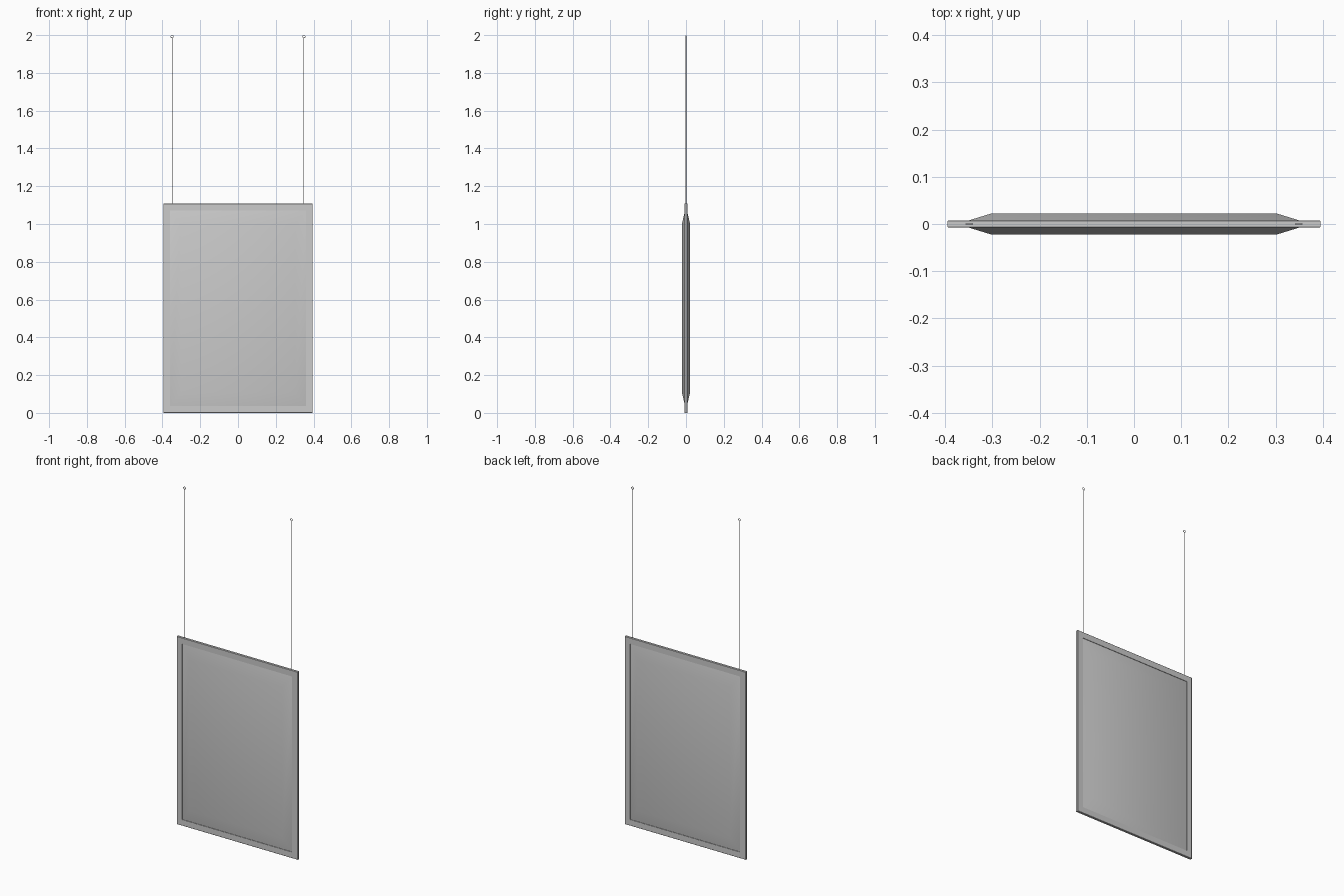
import bpy, bmesh
from math import pi

if "Cube" in bpy.data.objects:
    bpy.data.objects.remove(bpy.data.objects["Cube"])


def make_rings(name, rings, close_loop=False, cap=False, angle=None):
    """Skin nested upright rectangles given as (half_width, half_height, y)."""
    mid = 0.554
    bm = bmesh.new()
    loops = [[bm.verts.new((sx * w, y, mid + sz * h))
              for sx, sz in ((-1, -1), (1, -1), (1, 1), (-1, 1))]
             for w, h, y in rings]
    pairs = list(zip(loops, loops[1:]))
    if close_loop:
        pairs.append((loops[-1], loops[0]))
    for a, b in pairs:
        for i in range(4):
            j = (i + 1) % 4
            bm.faces.new((a[i], a[j], b[j], b[i]))
    if cap:
        bm.faces.new(loops[0])
        bm.faces.new(loops[-1])
    bmesh.ops.recalc_face_normals(bm, faces=bm.faces)
    mesh = bpy.data.meshes.new(name)
    bm.to_mesh(mesh)
    bm.free()
    ob = bpy.data.objects.new(name, mesh)
    bpy.context.collection.objects.link(ob)
    if angle:
        bpy.context.view_layer.objects.active = ob
        ob.select_set(True)
        bpy.ops.object.shade_smooth_by_angle(angle=angle)
        ob.select_set(False)
    return ob


# Slim mitred frame with small outer chamfers
W, H, T, C, B = 0.395, 0.554, 0.0075, 0.0015, 0.036
make_rings("frame", [
    (W - B, H - B, -T), (W - C, H - C, -T), (W, H, -T + C),
    (W, H, T - C), (W - C, H - C, T), (W - B, H - B, T)], close_loop=True)

# Softly shaded panel swelling out on both faces
make_rings("padded_panel", [
    (0.303, 0.445, -0.022), (0.360, 0.519, -0.0045),
    (0.360, 0.519, 0.0045), (0.303, 0.445, 0.022)], cap=True, angle=pi / 6)

# Hanging wires with a small ring at each top end
for side, x in (("left", -0.349), ("right", 0.349)):
    low, high = 1.10, 1.984
    bpy.ops.mesh.primitive_cylinder_add(vertices=10, radius=0.0015, depth=high - low,
                                        location=(x, 0, (low + high) / 2))
    bpy.context.object.name = side + "_wire"
    bpy.ops.object.shade_smooth_by_angle()
    bpy.ops.mesh.primitive_torus_add(major_radius=0.0067, minor_radius=0.0015,
                                     major_segments=24, minor_segments=8,
                                     location=(x, 0, 1.9918), rotation=(pi / 2, 0, 0))
    bpy.context.object.name = side + "_ring"
    bpy.ops.object.shade_smooth_by_angle()
